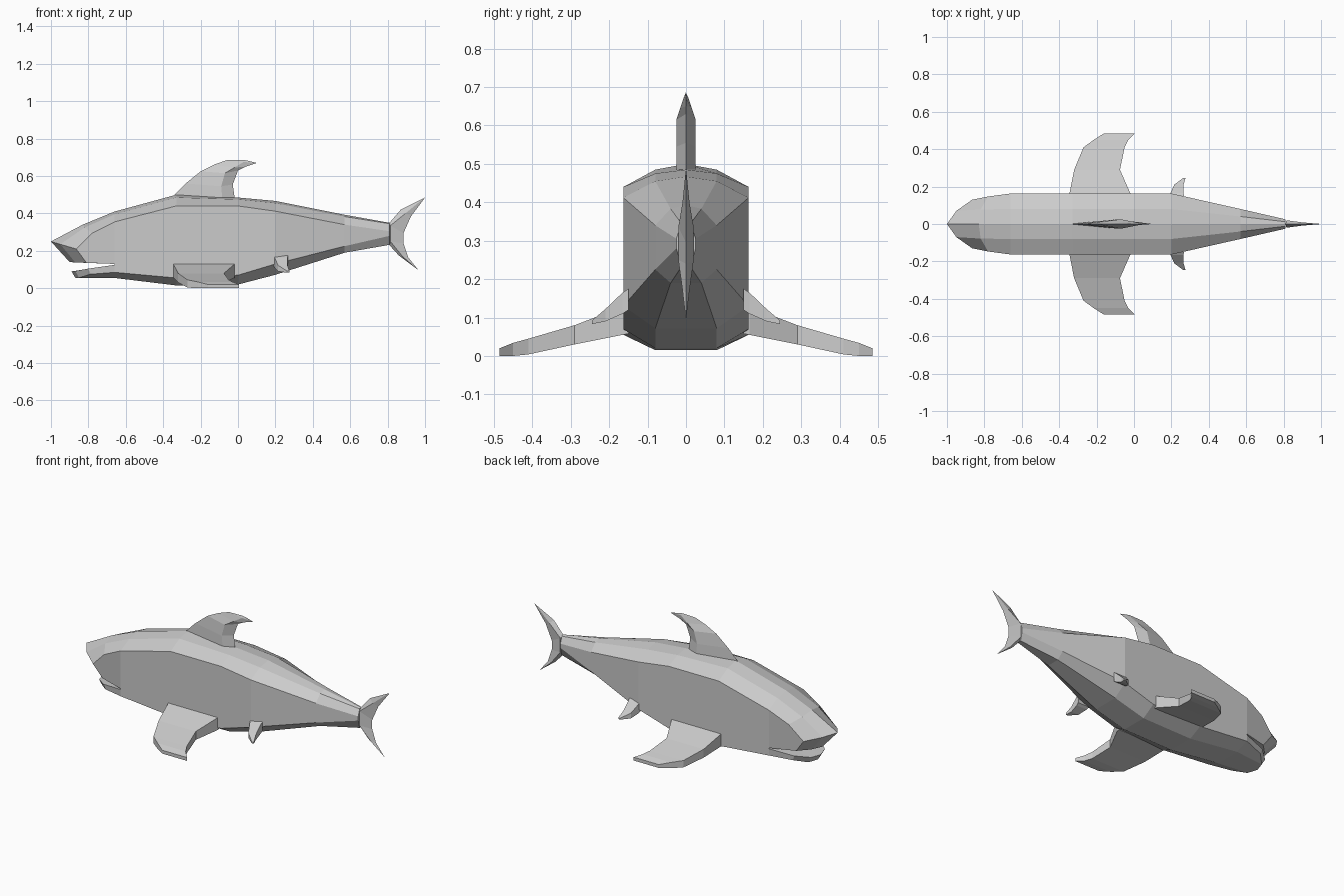
import bpy, bmesh

grey = bpy.data.materials.new("shark grey")
grey.diffuse_color = (0.6, 0.6, 0.6, 1)


def loft(name, rings):
    """Skin closed rings of equal length and cap both ends."""
    bm = bmesh.new()
    vs = [[bm.verts.new(p) for p in r] for r in rings]
    n = len(vs[0])
    for a, b in zip(vs, vs[1:]):
        for i in range(n):
            j = (i + 1) % n
            bm.faces.new((a[i], a[j], b[j], b[i]))
    bm.faces.new(vs[0][::-1])
    bm.faces.new(vs[-1])
    bmesh.ops.remove_doubles(bm, verts=bm.verts, dist=0.0005)
    bmesh.ops.recalc_face_normals(bm, faces=bm.faces)
    me = bpy.data.meshes.new(name)
    bm.to_mesh(me)
    bm.free()
    me.materials.append(grey)
    ob = bpy.data.objects.new(name, me)
    bpy.context.collection.objects.link(ob)
    return ob


def flip(ring):
    return [(x, -y, z) for x, y, z in ring]


def mirrored(cols):
    """Columns from the centre line outwards, repeated on the other side."""
    return [flip(c) for c in cols[:0:-1]] + cols


# Body: x, inner half width, outer half width, ridge, upper, shoulder, belly edge, belly
stations = [
    (-0.66, 0.080, 0.163, 0.41, 0.395, 0.355, 0.085, 0.055),
    (-0.33, 0.080, 0.163, 0.50, 0.485, 0.440, 0.055, 0.015),
    (0.00, 0.080, 0.163, 0.485, 0.475, 0.440, 0.070, 0.020),
    (0.20, 0.080, 0.163, 0.467, 0.455, 0.412, 0.130, 0.072),
    (0.57, 0.040, 0.080, 0.393, 0.383, 0.340, 0.225, 0.190),
    (0.81, 0.012, 0.025, 0.350, 0.345, 0.305, 0.280, 0.232),
]
rings = []
for x, a, b, ridge, up, sh, edge, belly in stations:
    half = [(x, a, up), (x, b, sh), (x, b, edge), (x, a, belly)]
    rings.append([(x, 0, ridge)] + half + flip(half[::-1]))
loft("body", rings)

# Upper head: each column runs back, brow, snout rim, lip, mouth roof
loft("upper_head", mirrored([
    [(-0.66, 0, 0.41), (-0.83, 0, 0.34), (-1.0, 0, 0.25),
     (-0.90, 0, 0.14), (-0.66, 0, 0.135)],
    [(-0.66, 0.08, 0.395), (-0.82, 0.078, 0.325), (-0.95, 0.07, 0.235),
     (-0.87, 0.06, 0.138), (-0.66, 0.08, 0.135)],
    [(-0.66, 0.163, 0.355), (-0.78, 0.147, 0.295), (-0.865, 0.13, 0.21),
     (-0.81, 0.12, 0.136), (-0.66, 0.163, 0.13)],
]))

# Lower jaw: each column runs mouth corner, front top, front bottom, throat
loft("lower_jaw", mirrored([
    [(-0.66, 0, 0.125), (-0.89, 0, 0.09), (-0.87, 0, 0.056), (-0.66, 0, 0.055)],
    [(-0.66, 0.08, 0.125), (-0.87, 0.065, 0.092), (-0.85, 0.06, 0.056),
     (-0.66, 0.08, 0.055)],
    [(-0.66, 0.163, 0.125), (-0.80, 0.125, 0.105), (-0.79, 0.12, 0.075),
     (-0.66, 0.163, 0.085)],
]))


def blade(name, rows):
    """Upright fin with diamond section: lead, mid and trail points, half width."""
    loft(name, [[(lx, 0, lz), (mx, w, mz), (tx, 0, tz), (mx, -w, mz)]
                for lx, lz, mx, mz, tx, tz, w in rows])


blade("dorsal_fin", [
    (-0.34, 0.48, -0.085, 0.47, -0.015, 0.46, 0.025),
    (-0.34, 0.50, -0.085, 0.49, -0.018, 0.485, 0.025),
    (-0.28, 0.56, -0.09, 0.545, -0.028, 0.555, 0.025),
    (-0.20, 0.625, -0.07, 0.615, 0.0, 0.63, 0.025),
    (-0.13, 0.66, -0.02, 0.645, 0.04, 0.65, 0.015),
    (-0.06, 0.685, 0.03, 0.675, 0.10, 0.67, 0.005),
    (0.03, 0.687, 0.06, 0.68, 0.10, 0.67, 0.001),
])

blade("tail_fin", [
    (0.985, 0.478, 0.992, 0.48, 1.0, 0.485, 0.001),
    (0.87, 0.42, 0.895, 0.40, 0.925, 0.385, 0.009),
    (0.81, 0.35, 0.815, 0.335, 0.885, 0.295, 0.02),
    (0.81, 0.23, 0.815, 0.25, 0.885, 0.24, 0.02),
    (0.86, 0.175, 0.88, 0.17, 0.91, 0.165, 0.009),
    (0.955, 0.105, 0.96, 0.10, 0.966, 0.095, 0.001),
])


def side_fins(name, rows):
    """Pair of slab fins: y, lead x, trail x, top z, bottom z."""
    right = [[(a, y, t), (b, y, t), (b, y, u), (a, y, u)] for y, a, b, t, u in rows]
    loft(name + "_left", right)
    loft(name + "_right", [flip(r) for r in right])


side_fins("pectoral_fin", [
    (0.15, -0.35, -0.02, 0.135, 0.058),
    (0.165, -0.345, -0.02, 0.128, 0.055),
    (0.29, -0.32, -0.075, 0.08, 0.03),
    (0.41, -0.27, -0.05, 0.045, 0.004),
    (0.45, -0.215, -0.03, 0.034, 0.0),
    (0.485, -0.16, 0.005, 0.02, 0.0),
])

side_fins("pelvic_fin", [
    (0.15, 0.19, 0.267, 0.175, 0.12),
    (0.165, 0.195, 0.265, 0.165, 0.11),
    (0.21, 0.215, 0.265, 0.122, 0.09),
    (0.245, 0.262, 0.275, 0.092, 0.083),
])
